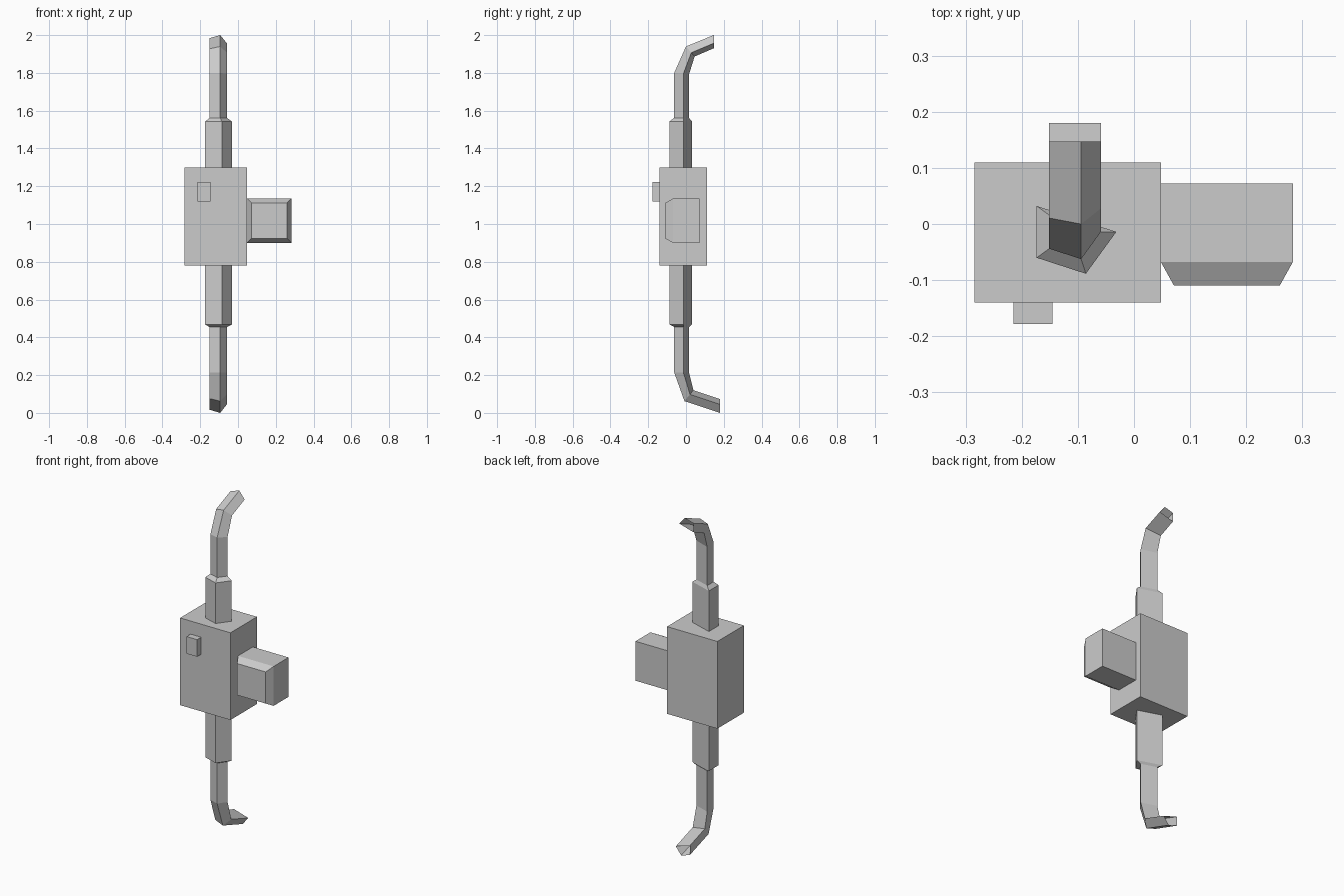
import bpy, bmesh, math

if "Cube" in bpy.data.objects:
    bpy.data.objects.remove(bpy.data.objects["Cube"])


def finish(name, bm):
    bmesh.ops.recalc_face_normals(bm, faces=bm.faces)
    mesh = bpy.data.meshes.new(name)
    bm.to_mesh(mesh)
    bm.free()
    obj = bpy.data.objects.new(name, mesh)
    bpy.context.collection.objects.link(obj)
    return obj


def box(name, lo, hi, chamfer=None):
    """Box between two corners; chamfer = (inset, depth) adds a tapered front."""
    bm = bmesh.new()
    bmesh.ops.create_cube(bm, size=1)
    for v in bm.verts:
        v.co = [a + (b - a) * (c + 0.5) for a, b, c in zip(lo, hi, v.co)]
    if chamfer:
        bm.normal_update()
        front = [f for f in bm.faces if f.normal.y < -0.9]
        bmesh.ops.inset_region(bm, faces=front, thickness=chamfer[0], depth=chamfer[1])
    return finish(name, bm)


# Central housing, small front button and side box with tapered front
box("housing", (-0.284, -0.14, 0.78), (0.048, 0.11, 1.30))
box("front_button", (-0.215, -0.178, 1.12), (-0.145, -0.14, 1.222))
box("side_box", (0.048, -0.068, 0.90), (0.283, 0.072, 1.135), (0.033, 0.042))

# Bent pipe: four corners of a pentagon swept through rings of
# (radius, y, z, section direction in y, section direction in z)
THICK, THIN, PX, PY = 0.0785, 0.051, -0.110, -0.014
rings = [
    (THIN, 0.180, 0.045, 0.0, 0.93),
    (THIN, 0.021, 0.098, 0.60, 0.74),
    (THIN, PY, 0.214, 1, 0),
    (THIN, PY, 0.455, 1, 0),
    (THICK, PY, 0.468, 1, 0),
    (THICK, PY, 1.542, 1, 0),
    (THIN, PY, 1.562, 1, 0),
    (THIN, PY, 1.795, 1, -0.1),
    (THIN, 0.028, 1.907, 0.58, -0.68),
    (THIN, 0.147, 1.957, 0.0, -0.89),
]
corners = [math.radians(a) for a in (144, 216, 288, 0)]
bm = bmesh.new()
loops = []
for r, y, z, dy, dz in rings:
    loops.append([bm.verts.new((PX + r * math.cos(a),
                                y + r * math.sin(a) * dy,
                                z + r * math.sin(a) * dz)) for a in corners])
for low, high in zip(loops, loops[1:]):
    for i in range(4):
        j = (i + 1) % 4
        bm.faces.new((low[i], low[j], high[j], high[i]))
finish("bent_pipe", bm)
